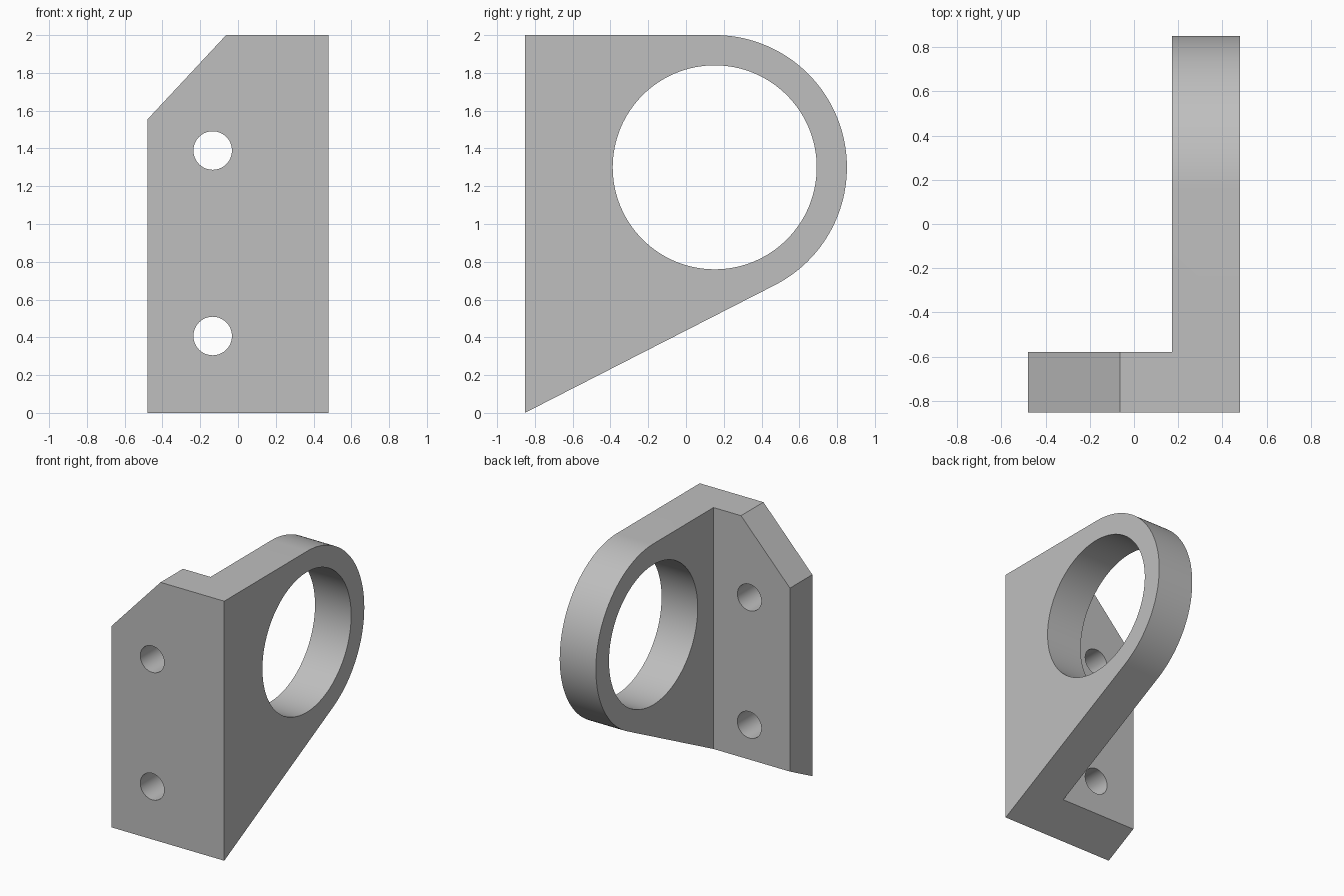
import bpy, bmesh, math
from mathutils import Vector, Matrix

cube = bpy.data.objects.get("Cube")
if cube:
    bpy.data.objects.remove(cube, do_unlink=True)

HALF_W, FRONT, TOP = 0.48, -0.853, 2.0
PLATE_X, FLANGE_BACK = 0.172, -0.58
RING_Y, RING_Z, RING_R, BORE_R = 0.152, 1.3, 0.7, 0.54

grey = bpy.data.materials.new("plain grey")
grey.use_nodes = True
colour = (0.52, 0.52, 0.52, 1)
grey.diffuse_color = colour
grey.node_tree.nodes["Principled BSDF"].inputs["Base Color"].default_value = colour


def prism(name, points, direction):
    """Extrude a closed outline of 3D points along a vector."""
    bm = bmesh.new()
    face = bm.faces.new([bm.verts.new(p) for p in points])
    out = bmesh.ops.extrude_face_region(bm, geom=[face])
    moved = [g for g in out["geom"] if isinstance(g, bmesh.types.BMVert)]
    bmesh.ops.translate(bm, verts=moved, vec=direction)
    bmesh.ops.recalc_face_normals(bm, faces=bm.faces)
    mesh = bpy.data.meshes.new(name)
    bm.to_mesh(mesh)
    bm.free()
    mesh.materials.append(grey)
    obj = bpy.data.objects.new(name, mesh)
    bpy.context.collection.objects.link(obj)
    return obj


def circle(radius, n):
    return [(radius * math.cos(math.tau * i / n), radius * math.sin(math.tau * i / n)) for i in range(n)]


# Side outline: straight front and top, round nose, tangent sloping underside
dy, dz = FRONT - RING_Y, -RING_Z
end = math.atan2(dz, dy) + math.acos(RING_R / math.hypot(dy, dz))
start, steps = math.pi / 2, 72
outline = [(FRONT, 0), (FRONT, TOP)]
for i in range(steps + 1):
    a = start + (end - start) * i / steps
    outline.append((RING_Y + RING_R * math.cos(a), RING_Z + RING_R * math.sin(a)))
bracket = prism("bracket", [(-HALF_W, y, z) for y, z in outline], Vector((2 * HALF_W, 0, 0)))

# Space behind the mounting flange
relief = prism("relief_cutter", [(-1, FLANGE_BACK, -1), (PLATE_X, FLANGE_BACK, -1),
                                 (PLATE_X, 2, -1), (-1, 2, -1)], Vector((0, 0, 4)))

# Chamfered upper corner of the flange
slope = Vector((0.417, 0, 0.447))
corner = Vector((-HALF_W, -1, 1.553))
low, high = corner - slope, corner + 2 * slope
chamfer = prism("chamfer_cutter", [low, high, (low.x, -1, high.z)], Vector((0, 2, 0)))

# Large bore and two screw holes
bore = prism("bore_cutter", [(-1, RING_Y + u, RING_Z + v) for u, v in circle(BORE_R, 128)],
             Vector((2, 0, 0)))
screws = [prism("screw_hole_cutter", [(-0.134 + u, -1, z + v) for u, v in circle(0.102, 64)],
                Vector((0, 0.6, 0))) for z in (0.407, 1.389)]

# Apply the cuts
cutters = [relief, chamfer, bore] + screws
for cutter in cutters:
    cutter.hide_render = True
    cut = bracket.modifiers.new(cutter.name, "BOOLEAN")
    cut.operation, cut.solver, cut.object = "DIFFERENCE", "EXACT", cutter
bpy.context.view_layer.objects.active = bracket
bracket.select_set(True)
for cut in list(bracket.modifiers):
    bpy.ops.object.modifier_apply(modifier=cut.name)
for cutter in cutters:
    bpy.data.objects.remove(cutter, do_unlink=True)

bpy.ops.object.shade_smooth_by_angle(angle=math.radians(25))
